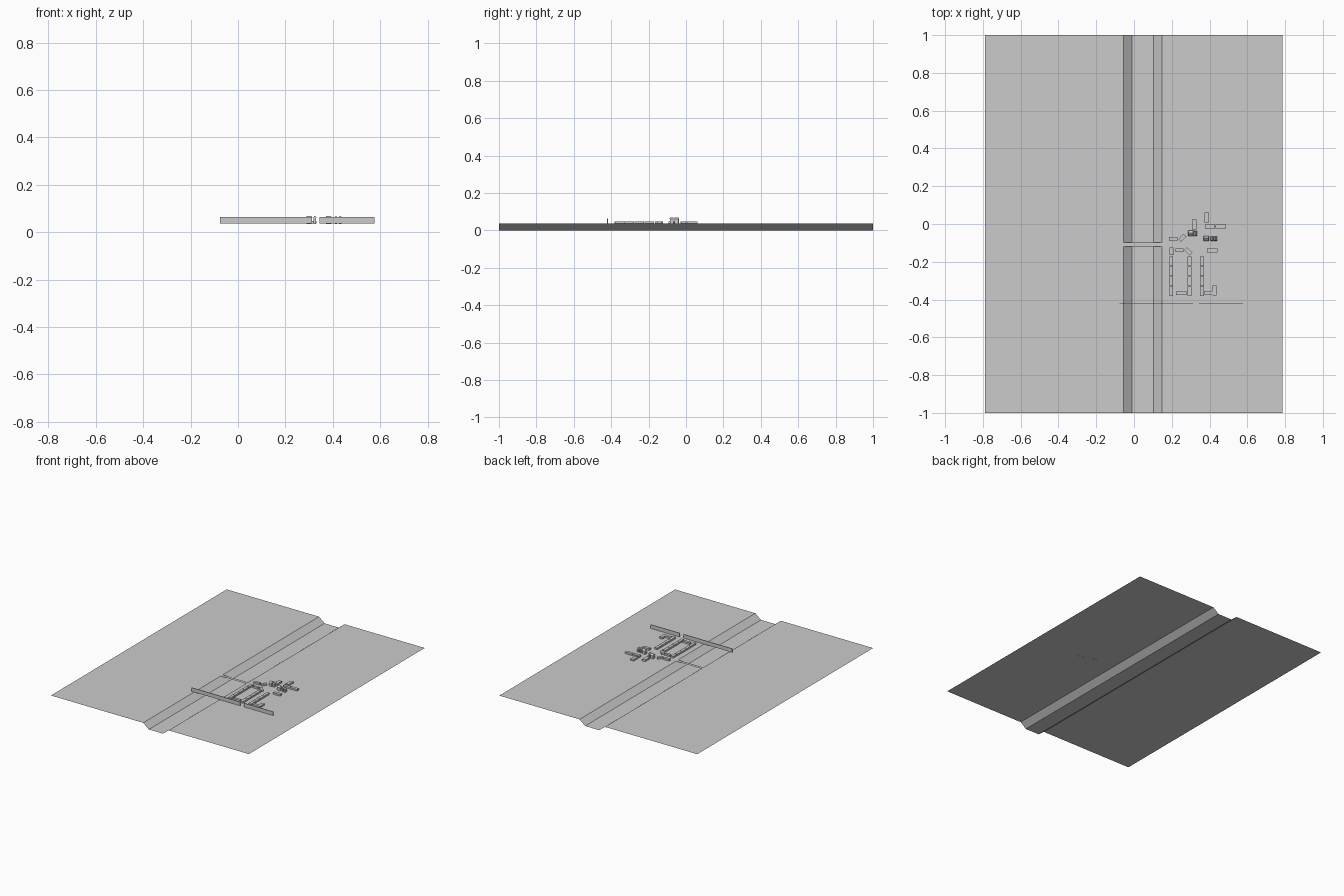
import bpy
from math import radians
from mathutils import Matrix

if "Cube" in bpy.data.objects:
    bpy.data.objects.remove(bpy.data.objects["Cube"])

G = 0.036  # level of the plain


def mesh_object(name, verts, faces):
    me = bpy.data.meshes.new(name)
    me.from_pydata(verts, [], faces)
    me.update()
    ob = bpy.data.objects.new(name, me)
    bpy.context.collection.objects.link(ob)
    return ob


def box(name, x0, x1, y0, y1, z0, z1, turn=0):
    cx, cy = (x0 + x1) / 2, (y0 + y1) / 2
    hx, hy = (x1 - x0) / 2, (y1 - y0) / 2
    base = [(-hx, -hy), (hx, -hy), (hx, hy), (-hx, hy)]
    ob = mesh_object(name, [(x, y, z) for z in (z0, z1) for x, y in base],
                     [(3, 2, 1, 0), (4, 5, 6, 7), (0, 1, 5, 4),
                      (1, 2, 6, 5), (2, 3, 7, 6), (3, 0, 4, 7)])
    ob.data.transform(Matrix.Translation((cx, cy, 0)) @ Matrix.Rotation(radians(turn), 4, 'Z'))
    return ob


def hip_roof(name, x0, x1, y0, y1, z0, z1, along_x):
    cx, cy = (x0 + x1) / 2, (y0 + y1) / 2
    hx, hy = (x1 - x0) / 2, (y1 - y0) / 2
    rx, ry = (hx * 0.7, hy * 0.15) if along_x else (hx * 0.15, hy * 0.7)
    v = [(cx + sx * a, cy + sy * b, z)
         for a, b, z in ((hx, hy, z0), (rx, ry, z1))
         for sx, sy in ((-1, -1), (1, -1), (1, 1), (-1, 1))]
    return mesh_object(name, v, [(3, 2, 1, 0), (4, 5, 6, 7), (0, 1, 5, 4),
                                 (1, 2, 6, 5), (2, 3, 7, 6), (3, 0, 4, 7)])


# Open terrain sheet with a sunken river bed
profile = [(-0.79, G), (-0.055, G), (-0.01, 0), (0.103, 0), (0.148, G), (0.787, G)]
verts = [(x, y, z) for x, z in profile for y in (-1, 1)]
mesh_object("terrain", verts, [(2*i, 2*i + 2, 2*i + 3, 2*i + 1) for i in range(5)])

# Flat bridge deck across the river
mesh_object("bridge", [(-0.055, -0.12, G), (0.148, -0.12, G),
                       (0.148, -0.097, G), (-0.055, -0.097, G)], [(0, 1, 2, 3)])

# Wall with a gate opening
box("wall_left", -0.076, 0.313, -0.422, -0.417, G, 0.063)
box("wall_right", 0.344, 0.576, -0.422, -0.417, G, 0.063)

# Rows of houses along the streets
TOP = 0.048
for r, (x0, x1) in enumerate([(0.187, 0.207), (0.284, 0.305), (0.349, 0.370)]):
    for i in range(4):
        y1 = -0.171 - i * 0.053
        box(f"row_house_{r}_{i}", x0, x1, y1 - 0.051, y1, G, TOP)

# Scattered houses: x0, x1, y0, y1, turn
houses = [
    (0.374, 0.397, 0.009, 0.062, 0), (0.307, 0.331, -0.029, 0.025, 0),
    (0.375, 0.430, -0.024, -0.003, 0), (0.432, 0.486, -0.024, -0.003, 0),
    (0.186, 0.229, -0.089, -0.070, 0), (0.236, 0.276, -0.083, -0.063, 48),
    (0.386, 0.441, -0.152, -0.131, 0), (0.188, 0.209, -0.165, -0.124, 0),
    (0.221, 0.262, -0.147, -0.129, 0), (0.268, 0.309, -0.155, -0.135, -45),
    (0.222, 0.277, -0.375, -0.357, 0), (0.374, 0.415, -0.375, -0.356, 0),
    (0.415, 0.438, -0.378, -0.325, 0)]
for i, (x0, x1, y0, y1, turn) in enumerate(houses):
    box(f"house_{i}", x0, x1, y0, y1, G, TOP, turn)

# Taller halls: body, broad eave roof and low footing
halls = [(0.286, 0.314, -0.064, -0.035, True), (0.316, 0.333, -0.064, -0.038, False),
         (0.368, 0.397, -0.089, -0.063, True), (0.406, 0.421, -0.089, -0.065, False),
         (0.423, 0.440, -0.089, -0.065, False)]
for i, (x0, x1, y0, y1, along_x) in enumerate(halls):
    e = 0.003
    box(f"hall_body_{i}", x0 + e, x1 - e, y0 + e, y1 - e, G - 0.001, 0.060)
    hip_roof(f"hall_roof_{i}", x0, x1, y0, y1, 0.060, 0.069, along_x)
